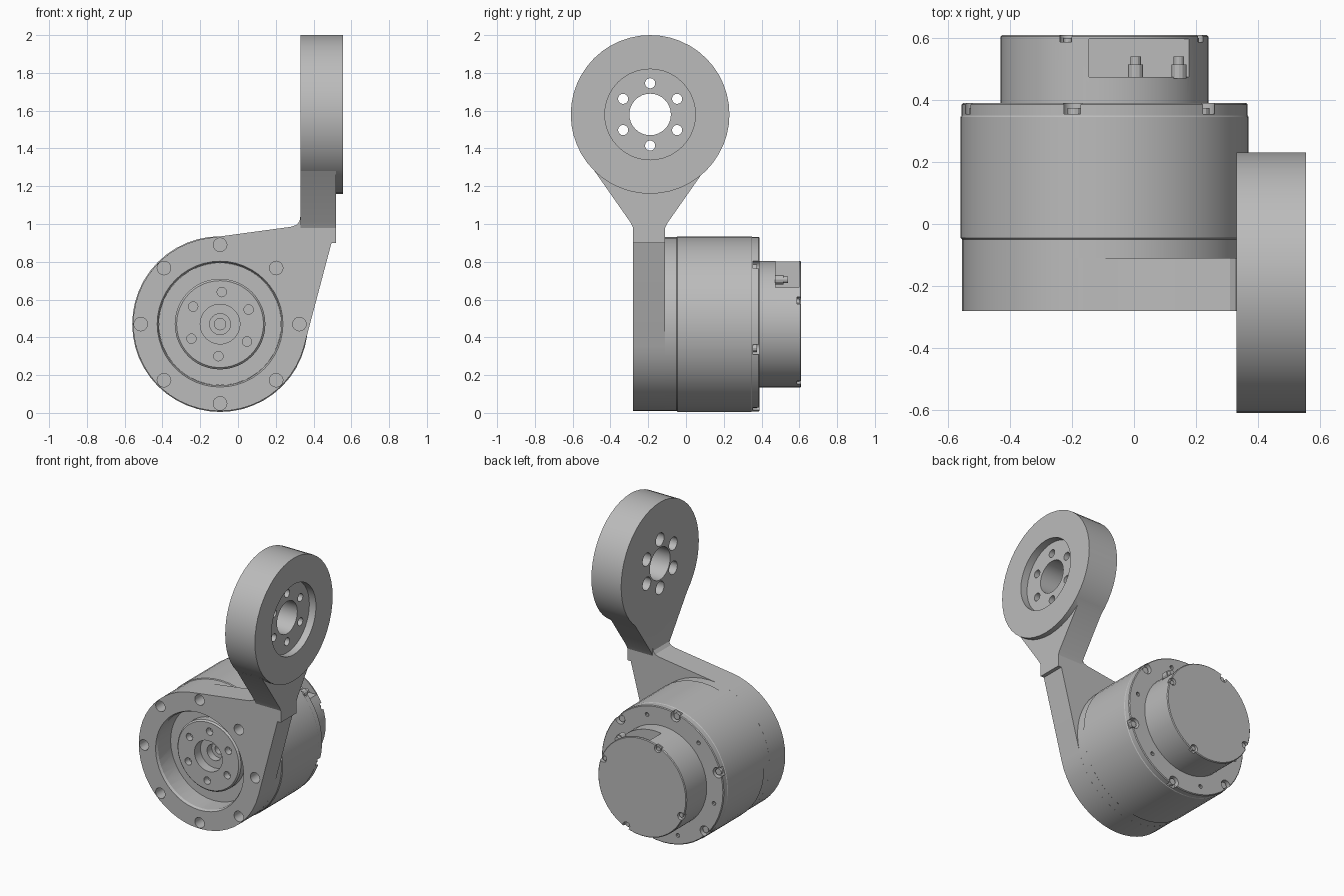
import bpy, bmesh, math
from mathutils import Vector

if "Cube" in bpy.data.objects:
    bpy.data.objects.remove(bpy.data.objects["Cube"], do_unlink=True)

grey = bpy.data.materials.new("machined_grey")
grey.use_nodes = True
COLOUR = (0.5, 0.5, 0.5, 1)
grey.diffuse_color = COLOUR
grey.node_tree.nodes["Principled BSDF"].inputs["Base Color"].default_value = COLOUR

MX, MZ = -0.095, 0.47      # motor axis, along y
DY, DZ = -0.19, 1.58       # upper joint axis, along x
FRONT, SEAT = -0.28, -0.11  # plate faces


def finish(name, bm):
    bmesh.ops.recalc_face_normals(bm, faces=bm.faces)
    mesh = bpy.data.meshes.new(name)
    bm.to_mesh(mesh)
    bm.free()
    mesh.materials.append(grey)
    obj = bpy.data.objects.new(name, mesh)
    bpy.context.collection.objects.link(obj)
    return obj


def prism(name, axis, outline, a, b):
    """Extrude an outline, in (x, z) or (y, z), along y or x from a to b."""
    bm = bmesh.new()
    if axis == "y":
        verts = [bm.verts.new((u, a, v)) for u, v in outline]
        step = Vector((0, b - a, 0))
    else:
        verts = [bm.verts.new((a, u, v)) for u, v in outline]
        step = Vector((b - a, 0, 0))
    face = bm.faces.new(verts)
    ext = bmesh.ops.extrude_face_region(bm, geom=[face])
    moved = [g for g in ext["geom"] if isinstance(g, bmesh.types.BMVert)]
    bmesh.ops.translate(bm, verts=moved, vec=step)
    return finish(name, bm)


def polar(cu, cv, r, degrees):
    t = math.radians(degrees)
    return cu + r * math.cos(t), cv + r * math.sin(t)


def circle(cu, cv, r, n=16):
    return [polar(cu, cv, r, 360 * i / n) for i in range(n)]


def rod(name, axis, centre, r, a, b, n=16):
    return prism(name, axis, circle(*centre, r, n), a, b)


def lathe(name, profile, n=48):
    """Turn (radius, y) points about the motor axis."""
    bm = bmesh.new()
    verts = [bm.verts.new((r, y, 0)) for r, y in profile]
    edges = [bm.edges.new(pair) for pair in zip(verts, verts[1:])]
    bmesh.ops.spin(bm, geom=verts + edges, cent=(0, 0, 0), axis=(0, 1, 0),
                   angle=math.tau, steps=n)
    bmesh.ops.remove_doubles(bm, verts=bm.verts, dist=0.0005)
    bmesh.ops.translate(bm, verts=bm.verts, vec=(MX, 0, MZ))
    return finish(name, bm)


def combine(target, tools, operation="DIFFERENCE"):
    """Apply booleans and delete the tools."""
    for tool in tools:
        mod = target.modifiers.new("boolean", "BOOLEAN")
        mod.operation, mod.solver, mod.object = operation, "EXACT", tool
    deps = bpy.context.evaluated_depsgraph_get()
    mesh = bpy.data.meshes.new_from_object(target.evaluated_get(deps))
    target.modifiers.clear()
    target.data = mesh
    for tool in tools:
        bpy.data.objects.remove(tool, do_unlink=True)


def ring(cu, cv, r, count, start):
    return [polar(cu, cv, r, start + 360 * i / count) for i in range(count)]


# Bracket: teardrop plate, twisted neck and upper joint disc
arc = [polar(MX, MZ, 0.46, 97.7 + 247.5 * i / 36) for i in range(37)]
arm = [(0.495, 0.9), (0.52, 0.9), (0.52, 1.04), (0.33, 1.04),
       (0.326, 1.015), (0.31, 0.995), (0.28, 0.985)]
bracket = prism("arm_bracket", "y", arc + arm, FRONT, SEAT)
neck_side = [(-0.28, 0.9), (-0.28, 0.98), (-0.295, 1.01), (-0.484, 1.28)]
neck_outline = neck_side + [(2 * -0.195 - y, z) for y, z in reversed(neck_side)]
neck = prism("neck", "x", neck_outline, 0.33, 0.52)
disc = rod("joint_disc", "x", (DY, DZ), 0.42, 0.33, 0.555, 48)
combine(bracket, [neck, disc], "UNION")

# Bracket openings
cuts = [rod("cut", "y", (MX, MZ), 0.325, FRONT - 0.1, SEAT + 0.1, 48),
        rod("cut", "x", (DY, DZ), 0.24, 0.505, 0.7, 40),
        rod("cut", "x", (DY, DZ), 0.11, 0.2, 0.7, 32),
        lathe("cut", [(0, -0.3), (0.343, -0.3), (0.323, -0.26), (0, -0.26)])]
for c in ring(MX, MZ, 0.42, 8, 0):
    cuts.append(rod("cut", "y", c, 0.036, -0.4, -0.17))
for c in ring(DY, DZ, 0.165, 6, 90):
    cuts.append(rod("cut", "x", c, 0.027, 0.2, 0.7))
    cuts.append(rod("cut", "x", c, 0.045, 0.2, 0.43))
combine(bracket, cuts)

# Motor body with output face and stepped bore
motor = lathe("motor_body", [
    (0, 0), (0.03, 0), (0.03, -0.07), (0.055, -0.07), (0.055, -0.12),
    (0.105, -0.12), (0.105, -0.185), (0.23, -0.185), (0.24, -0.175),
    (0.24, -0.13), (0.324, -0.13), (0.324, -0.11), (0.46, -0.11),
    (0.46, -0.05), (0.465, -0.045), (0.465, 0.345), (0.462, 0.35),
    (0.462, 0.385), (0.457, 0.39), (0, 0.39)])
cuts = [rod("cut", "y", c, 0.025, -0.3, -0.14) for c in ring(MX, MZ, 0.17, 6, 27)]
cuts += [rod("cut", "y", c, 0.036, 0.355, 0.5) for c in ring(MX, MZ, 0.438, 6, 43)]
cuts += [rod("cut", "y", c, 0.014, 0.35, 0.5, 10) for c in ring(MX, MZ, 0.4, 6, 73)]
combine(motor, cuts)

# Rear cap with corner notches and connector pocket
cap = lathe("rear_cap", [(0, 0.385), (0.335, 0.385), (0.335, 0.605),
                         (0.33, 0.61), (0, 0.61)])
pocket = [(-0.145, 0.665), (0.18, 0.665), (0.18, 0.9), (-0.145, 0.9)]
cuts = [prism("cut", "y", pocket, 0.475, 0.597)]
cuts += [rod("cut", "y", c, 0.026, 0.587, 0.7) for c in ring(MX, MZ, 0.318, 4, 22)]
combine(cap, cuts)

# Screws and connector pins
small = []
for c in ring(MX, MZ, 0.432, 6, 43):
    small.append(rod("flange_screw", "y", c, 0.022, 0.35, 0.375, 12))
for c in ring(MX, MZ, 0.312, 4, 22):
    small.append(rod("cap_screw", "y", c, 0.015, 0.58, 0.6, 12))
for x in (0.005, 0.145):
    small.append(rod("pin_base", "y", (x, 0.705), 0.024, 0.47, 0.515, 12))
    small.append(rod("pin_tip", "y", (x, 0.705), 0.017, 0.51, 0.54, 12))

# Smooth the round walls, keep edges sharp
bpy.ops.object.select_all(action="DESELECT")
for obj in [bracket, motor, cap] + small:
    obj.select_set(True)
bpy.context.view_layer.objects.active = bracket
bpy.ops.object.shade_smooth_by_angle(angle=math.radians(25))
